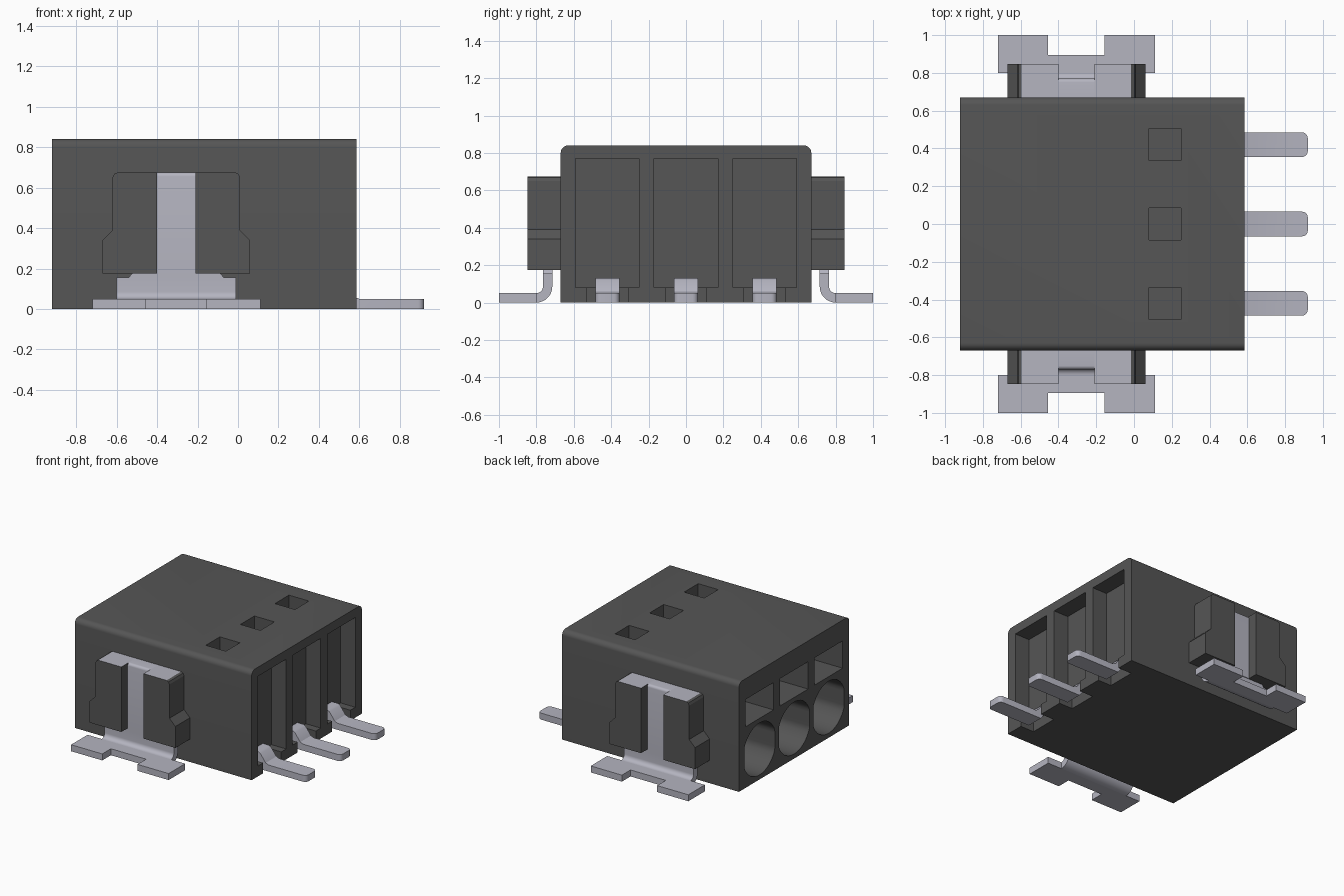
import bpy, bmesh, math
from mathutils import Vector

if "Cube" in bpy.data.objects:
    bpy.data.objects.remove(bpy.data.objects["Cube"], do_unlink=True)


def material(name, rgb):
    m = bpy.data.materials.new(name)
    m.use_nodes = True
    m.diffuse_color = (*rgb, 1)
    bsdf = next(n for n in m.node_tree.nodes if n.type == 'BSDF_PRINCIPLED')
    bsdf.inputs["Base Color"].default_value = (*rgb, 1)
    return m


PLASTIC = material("dark grey plastic", (0.092, 0.092, 0.092))
METAL = material("tin metal", (0.46, 0.46, 0.53))
PLACE = {'x': lambda a, b, d: (d, a, b),
         'y': lambda a, b, d: (a, d, b),
         'z': lambda a, b, d: (a, b, d)}


def add_prism(bm, pts, axis, lo, hi):
    """Extrude a closed profile along an axis."""
    v = [bm.verts.new(PLACE[axis](a, b, lo)) for a, b in pts]
    face = bm.faces.new(v)
    ext = bmesh.ops.extrude_face_region(bm, geom=[face])
    step = Vector(PLACE[axis](0, 0, hi - lo))
    bmesh.ops.translate(bm, vec=step,
                        verts=[g for g in ext['geom'] if isinstance(g, bmesh.types.BMVert)])


def finish(name, bm, *mats):
    bmesh.ops.recalc_face_normals(bm, faces=bm.faces)
    me = bpy.data.meshes.new(name)
    bm.to_mesh(me)
    bm.free()
    ob = bpy.data.objects.new(name, me)
    bpy.context.collection.objects.link(ob)
    for m in mats:
        me.materials.append(m)
    return ob


def prism(name, pts, axis, lo, hi, *mats):
    bm = bmesh.new()
    add_prism(bm, pts, axis, lo, hi)
    return finish(name, bm, *mats)


def rect(a0, a1, b0, b1):
    return [(a0, b0), (a1, b0), (a1, b1), (a0, b1)]


def arc(ca, cb, r, start, end, n=8):
    return [(ca + r * math.cos(math.radians(start + (end - start) * i / n)),
             cb + r * math.sin(math.radians(start + (end - start) * i / n)))
            for i in range(n + 1)]


def activate(ob):
    bpy.ops.object.select_all(action='DESELECT')
    ob.select_set(True)
    bpy.context.view_layer.objects.active = ob


def smooth(ob):
    activate(ob)
    bpy.ops.object.shade_smooth_by_angle(angle=math.radians(30))


PITCH = (-0.42, 0.0, 0.42)
X0, X1 = -0.92, 0.585

# Housing block with rounded long top edges
shell = ([(-0.67, 0), (0.67, 0)] + arc(0.63, 0.80, 0.04, 0, 90)
         + arc(-0.63, 0.80, 0.04, 90, 180))
housing = prism("housing", shell, 'x', X0, X1, PLASTIC)

# Cutters: first set for main openings, second for the pin notches
main, notch = bmesh.new(), bmesh.new()
for y in PITCH:
    # contact pockets on the pin side
    add_prism(main, rect(y - 0.17, y + 0.17, 0.08, 0.77), 'x', 0.46, X1 + 0.1)
    # square probe holes in the top
    hole = rect(0.08, 0.25, y - 0.085, y + 0.085)
    add_prism(main, hole, 'z', 0.70, 0.95)
    # round wire entries with flattened sides
    ring = [(y + max(-0.185, min(0.185, a)), b) for a, b in arc(0, 0.235, 0.2, 0, 360, 48)[:-1]]
    add_prism(main, ring, 'x', X0 - 0.1, -0.35)
    # rectangular release windows
    add_prism(main, rect(y - 0.17, y + 0.17, 0.47, 0.68), 'x', X0 - 0.1, -0.55)
    # notch under each pocket
    add_prism(notch, rect(y - 0.11, y + 0.11, -0.1, 0.12), 'x', 0.47, X1 + 0.1)

for name, bm in (("opening_cutter", main), ("notch_cutter", notch)):
    cutter = finish(name, bm, PLASTIC)
    cutter.hide_render = True
    mod = housing.modifiers.new(name, 'BOOLEAN')
    mod.operation = 'DIFFERENCE'
    mod.solver = 'EXACT'
    mod.object = cutter
    activate(housing)
    bpy.ops.object.modifier_apply(modifier=mod.name)
    bpy.data.objects.remove(cutter, do_unlink=True)
smooth(housing)

# Solder pins: flat tongue with a raised inner end and rounded tip
pin_profile = [(0.92, 0), (0.92, 0.05), (0.60, 0.05), (0.575, 0.06), (0.53, 0.12),
               (0.51, 0.13), (0.44, 0.13), (0.44, 0.08), (0.49, 0.08), (0.55, 0)]
for i, y in enumerate(PITCH):
    bm = bmesh.new()
    add_prism(bm, pin_profile, 'y', y - 0.065, y + 0.065)
    tip = [e for e in bm.edges if all(v.co.x > 0.91 for v in e.verts)
           and abs(e.verts[0].co.z - e.verts[1].co.z) > 0.01]
    bmesh.ops.bevel(bm, geom=tip, offset=0.03, segments=5, profile=0.5, affect='EDGES')
    smooth(finish(f"pin_{i + 1}", bm, METAL))

# Side anchors, the same on both sides
MID = -0.305
pad_profile = [(-0.40, 0.175), (-0.40, 0.675), (-0.595, 0.675), (-0.612, 0.668),
               (-0.62, 0.65), (-0.62, 0.39), (-0.67, 0.34), (-0.67, 0.175)]
strip_profile = ([(0.66, 0.175), (0.77, 0.175)] + arc(0.75, 0.655, 0.02, 0, 90, 5)
                 + [(0.66, 0.675)])
bend_profile = ([(0.765, 0.155), (0.715, 0.155)] + arc(0.80, 0.085, 0.085, 180, 270)
                + arc(0.80, 0.085, 0.035, 270, 180))
tab_profile = [(-0.60, 0.155), (-0.01, 0.155), (-0.01, 0.15), (-0.07, 0.155),
               (-0.09, 0.176), (-0.52, 0.176), (-0.54, 0.155)]
tab_profile = [(-0.54, 0.155), (-0.07, 0.155), (-0.09, 0.18), (-0.52, 0.18)]
foot_outline = [(-0.72, 0.80), (0.11, 0.80), (0.11, 1.0), (-0.155, 1.0), (-0.155, 0.895),
                (-0.455, 0.895), (-0.455, 1.0), (-0.72, 1.0)]

for side, s in (("back", 1), ("front", -1)):
    for half, m in (("right", 1), ("left", -1)):
        # plastic guide, its flat top covered by the metal
        pts = [(MID + m * (x - MID), z) for x, z in pad_profile]
        pad = prism(f"{side}_{half}_guide", pts, 'y', s * 0.66, s * 0.847, PLASTIC, METAL)
        for f in pad.data.polygons:
            if f.normal.z > 0.95 and f.center.z > 0.6:
                f.material_index = 1
    # upright strip in the slot, bend, shoulder tab and forked foot
    smooth(prism(f"{side}_anchor_strip", [(s * y, z) for y, z in strip_profile],
                 'x', -0.40, -0.205, METAL))
    smooth(prism(f"{side}_anchor_bend", [(s * y, z) for y, z in bend_profile],
                 'x', -0.60, -0.01, METAL))
    prism(f"{side}_anchor_tab", tab_profile, 'y', s * 0.715, s * 0.765, METAL)
    prism(f"{side}_anchor_foot", [(x, s * y) for x, y in foot_outline],
          'z', 0.0, 0.05, METAL)
